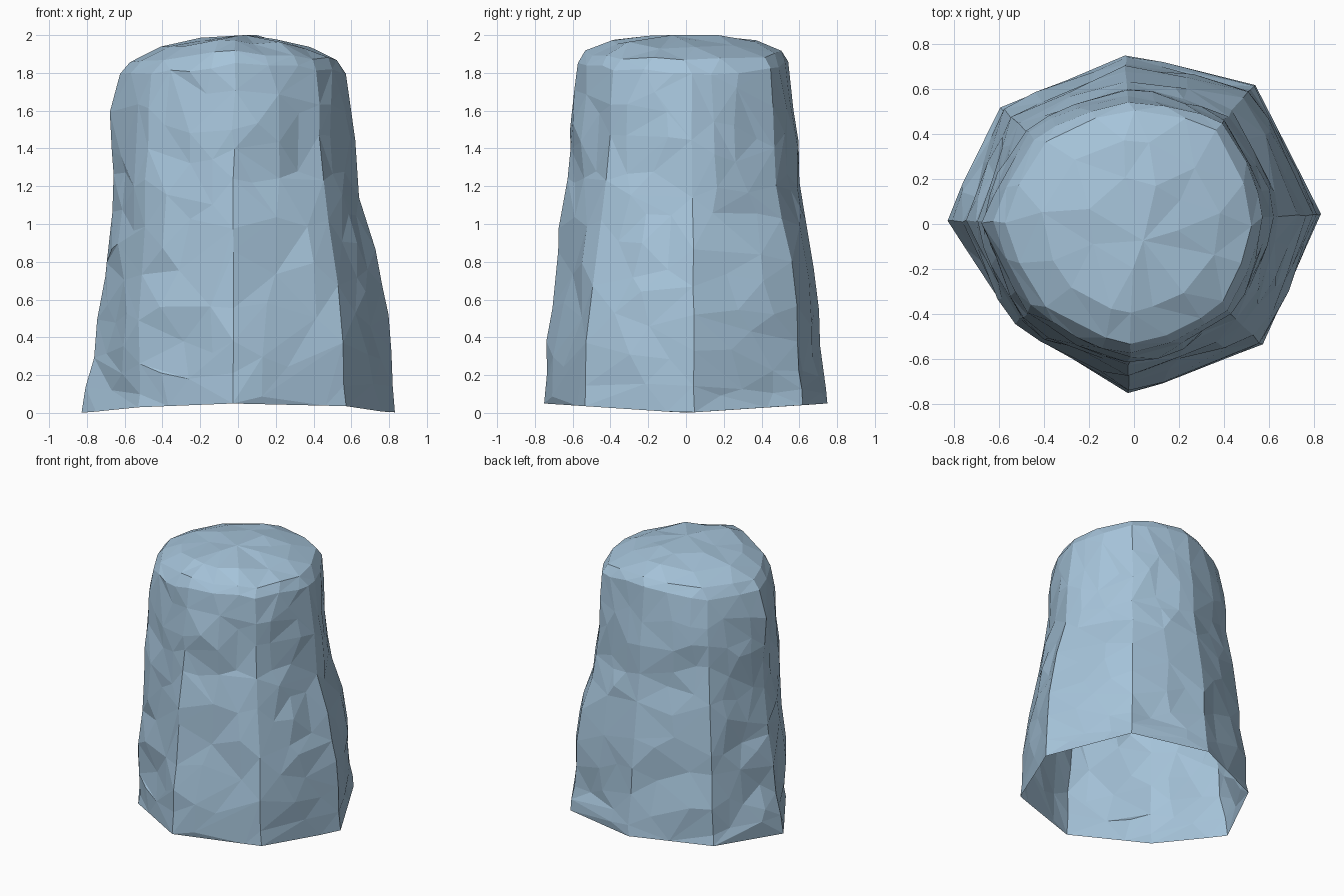
import bpy, bmesh, math
from mathutils import Vector, noise

if "Cube" in bpy.data.objects:
    bpy.data.objects.remove(bpy.data.objects["Cube"])

# Corner profiles: angle in degrees, then radius at each key height
KEYS = [0.0, 0.4, 0.8, 1.05, 1.3, 1.55, 1.8]
CORNERS = [
    (3,   [.83, .80, .75, .66, .62, .60, .57]),
    (49,  [.82, .79, .75, .67, .62, .61, .60]),
    (93,  [.75, .71, .67, .62, .60, .58, .55]),
    (139, [.79, .75, .71, .67, .64, .62, .58]),
    (179, [.83, .75, .70, .66, .65, .68, .62]),
    (220, [.69, .68, .66, .64, .63, .62, .58]),
    (268, [.75, .73, .68, .66, .63, .61, .58]),
    (317, [.785, .76, .71, .65, .61, .59, .57]),
]
STEPS = 4  # divisions of each flat side


def corner(i, z):
    deg, radii = CORNERS[i % len(CORNERS)]
    k = max(j for j in range(len(KEYS) - 1) if KEYS[j] <= z)
    t = (z - KEYS[k]) / (KEYS[k + 1] - KEYS[k])
    r = radii[k] * (1 - t) + radii[k + 1] * t
    a = math.radians(deg)
    return Vector((r * math.cos(a), r * math.sin(a), 0))


def section(z):
    """Outline at height z: flat-sided at the base, rounder towards the top."""
    z = min(max(z, 0), KEYS[-1])
    rounding = 0.6 * z / KEYS[-1]
    points = []
    for i in range(len(CORNERS)):
        a, b = corner(i, z), corner(i + 1, z)
        for s in range(STEPS):
            t = s / STEPS
            p = a.lerp(b, t)
            r = a.length * (1 - t) + b.length * t
            points.append(p.lerp(p.normalized() * r, rounding))
    return points


bm = bmesh.new()
rings = []

# Rugged sides, with a slightly arched open bottom edge
for n in range(18):
    z = n * 1.8 / 17
    ring = []
    for i, p in enumerate(section(z)):
        if n == 0:
            p.z = 0.05 * abs(p.y) / 0.75
        else:
            p.z = z + 0.03 * noise.noise(p * 5 + Vector((7, 3, z * 5)))
            amp = 0.022 if i % STEPS == 0 else 0.038
            amp *= 0.5 if z > 1.65 else 1.0
            q = Vector((p.x * 4, p.y * 4, z * 4.5))
            d = amp * noise.noise(q) + 0.2 * amp * noise.noise(q * 2.3)
            p += Vector((p.x, p.y, 0)).normalized() * d
        ring.append(bm.verts.new(p))
    rings.append(ring)

# Rounded cap, lower towards the left and right
for scale, z in ((.98, 1.865), (.92, 1.915), (.68, 1.97), (.36, 1.995)):
    ring = []
    for p in section(1.8):
        p *= scale
        p.z = z - 0.055 * abs(p.x) / 0.6 + 0.025 * noise.noise(p * 5)
        ring.append(bm.verts.new(p))
    rings.append(ring)

for a, b in zip(rings, rings[1:]):
    for i in range(len(a)):
        j = (i + 1) % len(a)
        bm.faces.new((a[i], a[j], b[j], b[i]))
peak = bm.verts.new((0.03, -0.08, 2.0))
for i, v in enumerate(rings[-1]):
    bm.faces.new((v, rings[-1][(i + 1) % len(rings[-1])], peak))
bmesh.ops.triangulate(bm, faces=bm.faces[:])

mesh = bpy.data.meshes.new("rock_pillar")
bm.to_mesh(mesh)
bm.free()
rock = bpy.data.objects.new("rock_pillar", mesh)
bpy.context.collection.objects.link(rock)

# Irregular low-poly facets
dec = rock.modifiers.new("facets", 'DECIMATE')
dec.ratio = 0.4

# Pale blue-grey stone
stone = bpy.data.materials.new("pale blue stone")
stone.diffuse_color = (0.38, 0.55, 0.70, 1)
stone.use_nodes = True
stone.node_tree.nodes["Principled BSDF"].inputs["Base Color"].default_value = stone.diffuse_color
mesh.materials.append(stone)
